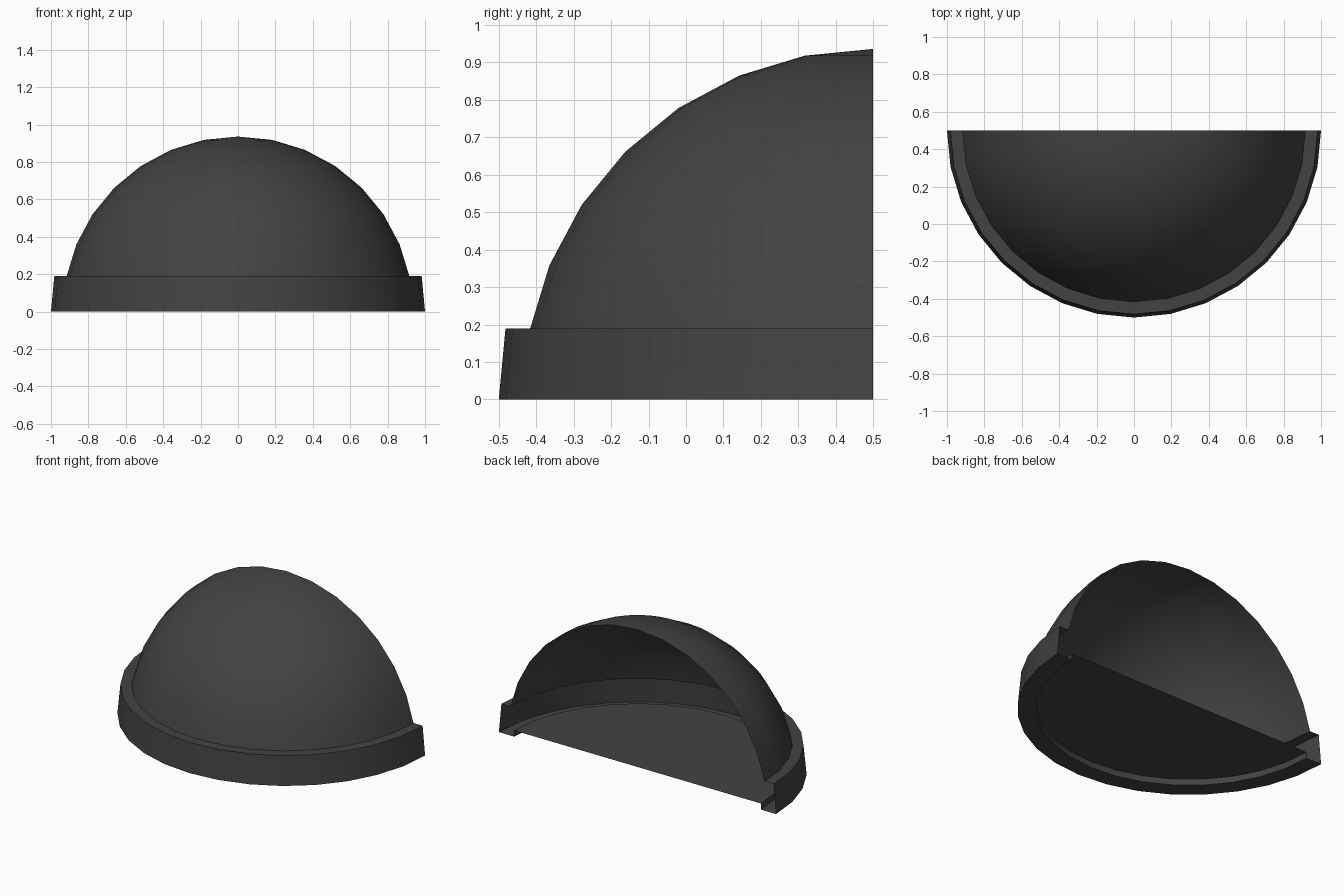
import bpy, bmesh, math
from mathutils import Vector

cube = bpy.data.objects.get("Cube")
if cube:
    bpy.data.objects.remove(cube, do_unlink=True)

CENTRE = Vector((0, 0.5, 0))   # axis of the half turn, on the open back
STEPS = 16
DOME_R = 0.936
RIM_Z = 0.19
FLOOR_Z = 0.04

charcoal = bpy.data.materials.new("charcoal")
charcoal.use_nodes = True
colour = (0.055, 0.055, 0.055, 1)
charcoal.diffuse_color = colour
charcoal.node_tree.nodes["Principled BSDF"].inputs["Base Color"].default_value = colour


def half_lathe(name, profile):
    """Turn a (radius, height) profile half way round the front."""
    bm = bmesh.new()
    verts = [bm.verts.new(CENTRE + Vector((-r, 0, z))) for r, z in profile]
    edges = [bm.edges.new(pair) for pair in zip(verts, verts[1:])]
    bmesh.ops.spin(bm, geom=verts + edges, cent=CENTRE, axis=(0, 0, 1),
                   angle=math.pi, steps=STEPS)
    bmesh.ops.remove_doubles(bm, verts=bm.verts, dist=0.0005)
    bmesh.ops.recalc_face_normals(bm, faces=bm.faces)
    # the outermost face must look away from the axis
    outer = max(bm.faces, key=lambda f: (f.calc_center_median() - CENTRE).xy.length)
    if outer.normal.dot(outer.calc_center_median() - CENTRE) < 0:
        bmesh.ops.reverse_faces(bm, faces=bm.faces)
    mesh = bpy.data.meshes.new(name)
    bm.to_mesh(mesh)
    bm.free()
    mesh.materials.append(charcoal)
    obj = bpy.data.objects.new(name, mesh)
    bpy.context.collection.objects.link(obj)
    bpy.ops.object.select_all(action="DESELECT")
    obj.select_set(True)
    bpy.context.view_layer.objects.active = obj
    bpy.ops.object.shade_smooth_by_angle(angle=math.radians(30))
    return obj


# Thin quarter-sphere shell, open at the back
arc = [math.radians(11.25 * i) for i in range(2, 9)]
half_lathe("dome", [(0.916, RIM_Z)] +
           [(DOME_R * math.cos(a), DOME_R * math.sin(a)) for a in arc])

# Hollow stepped rim with a slightly raised floor
half_lathe("rim_and_floor", [(0.916, RIM_Z), (0.982, RIM_Z), (1.0, 0),
                             (0.89, 0), (0.89, FLOOR_Z), (0, FLOOR_Z)])
